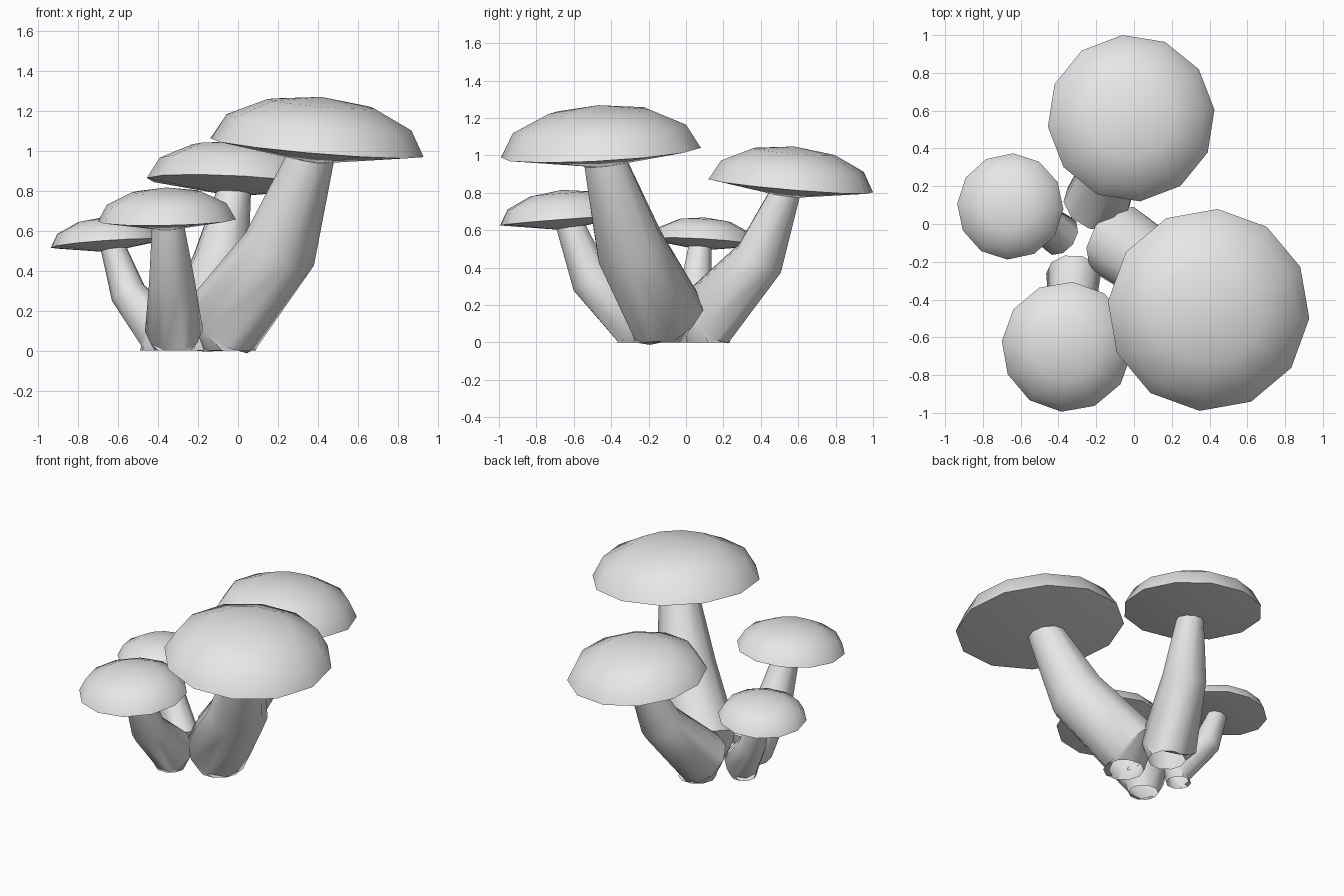
import bpy, bmesh, math
from mathutils import Vector

if "Cube" in bpy.data.objects:
    bpy.data.objects.remove(bpy.data.objects["Cube"], do_unlink=True)

grey = bpy.data.materials.new("pale_grey")
grey.use_nodes = True
grey.diffuse_color = (0.8, 0.8, 0.8, 1)
grey.node_tree.nodes["Principled BSDF"].inputs["Base Color"].default_value = (0.8, 0.8, 0.8, 1)

UP = Vector((0, 0, 1))


def ring(bm, centre, normal, radius, sides, phase=0.0):
    """Circle of vertices facing along normal."""
    turn = UP.rotation_difference(normal)
    angles = [phase + math.tau * i / sides for i in range(sides)]
    return [bm.verts.new(centre + turn @ Vector((math.cos(a), math.sin(a), 0)) * radius)
            for a in angles]


def bridge(bm, low, high):
    n = len(low)
    for i in range(n):
        j = (i + 1) % n
        bm.faces.new((low[i], low[j], high[j], high[i]))


def fan(bm, loop, point):
    tip = bm.verts.new(point)
    for i in range(len(loop)):
        bm.faces.new((loop[i], loop[(i + 1) % len(loop)], tip))


def finish(bm, name):
    bmesh.ops.recalc_face_normals(bm, faces=bm.faces)
    mesh = bpy.data.meshes.new(name)
    bm.to_mesh(mesh)
    bm.free()
    mesh.materials.append(grey)
    obj = bpy.data.objects.new(name, mesh)
    bpy.context.collection.objects.link(obj)
    bpy.ops.object.select_all(action="DESELECT")
    obj.select_set(True)
    bpy.context.view_layer.objects.active = obj
    bpy.ops.object.shade_smooth_by_angle(angle=math.radians(45))


def cap(name, centre, radius, slope, phase):
    """Flattened half dome over a shallow cone, tilted by its slope."""
    c = Vector(centre)
    normal = Vector((-slope[0], -slope[1], 1)).normalized()
    height = 0.475 * radius
    bm = bmesh.new()
    loops = []
    for step in range(3):
        a = math.radians(30 * step)
        loops.append(ring(bm, c + normal * height * math.sin(a), normal,
                          radius * math.cos(a), 12, math.radians(phase)))
    bridge(bm, loops[0], loops[1])
    bridge(bm, loops[1], loops[2])
    fan(bm, loops[2], c + normal * height)
    fan(bm, loops[0], c - normal * radius * 0.15)
    finish(bm, name)


def stem(name, points, radii):
    """Bent tapering tube, open at the ground."""
    p = [Vector(q) for q in points]
    lower, upper = (p[2] - p[1]).normalized(), (p[3] - p[2]).normalized()
    normals = [UP, lower, (lower + upper).normalized(), (upper + UP).normalized()]
    bm = bmesh.new()
    loops = [ring(bm, c, n, r, 10) for c, n, r in zip(p, normals, radii)]
    for a, b in zip(loops, loops[1:]):
        bridge(bm, a, b)
    finish(bm, name)


# Caps: centre, radius, slope in x and y, turn
cap("large_cap", (0.395, -0.455, 1.015), 0.537, (-0.084, 0.056), -5)
cap("back_cap", (-0.015, 0.56, 0.838), 0.444, (-0.05, -0.085), 6)
cap("front_cap", (-0.355, -0.65, 0.652), 0.346, (0.02, 0.075), -5)
cap("small_cap", (-0.655, 0.093, 0.535), 0.282, (0.07, -0.06), -3)

# Stems: ground, swollen foot, bend, top
stem("large_stem", [(-0.04, -0.15, 0), (-0.08, -0.10, 0.13), (0.21, -0.30, 0.51), (0.36, -0.43, 0.96)],
     (0.13, 0.21, 0.19, 0.12))
stem("back_stem", [(-0.17, 0.12, 0), (-0.2, 0.1, 0.12), (-0.085, 0.395, 0.45), (-0.02, 0.53, 0.80)],
     (0.12, 0.18, 0.14, 0.085))
stem("front_stem", [(-0.32, -0.29, 0), (-0.32, -0.265, 0.1), (-0.33, -0.51, 0.34), (-0.35, -0.62, 0.63)],
     (0.095, 0.145, 0.115, 0.08))
stem("small_stem", [(-0.41, -0.05, 0), (-0.39, -0.06, 0.09), (-0.55, 0.055, 0.29), (-0.625, 0.075, 0.52)],
     (0.08, 0.115, 0.09, 0.063))
